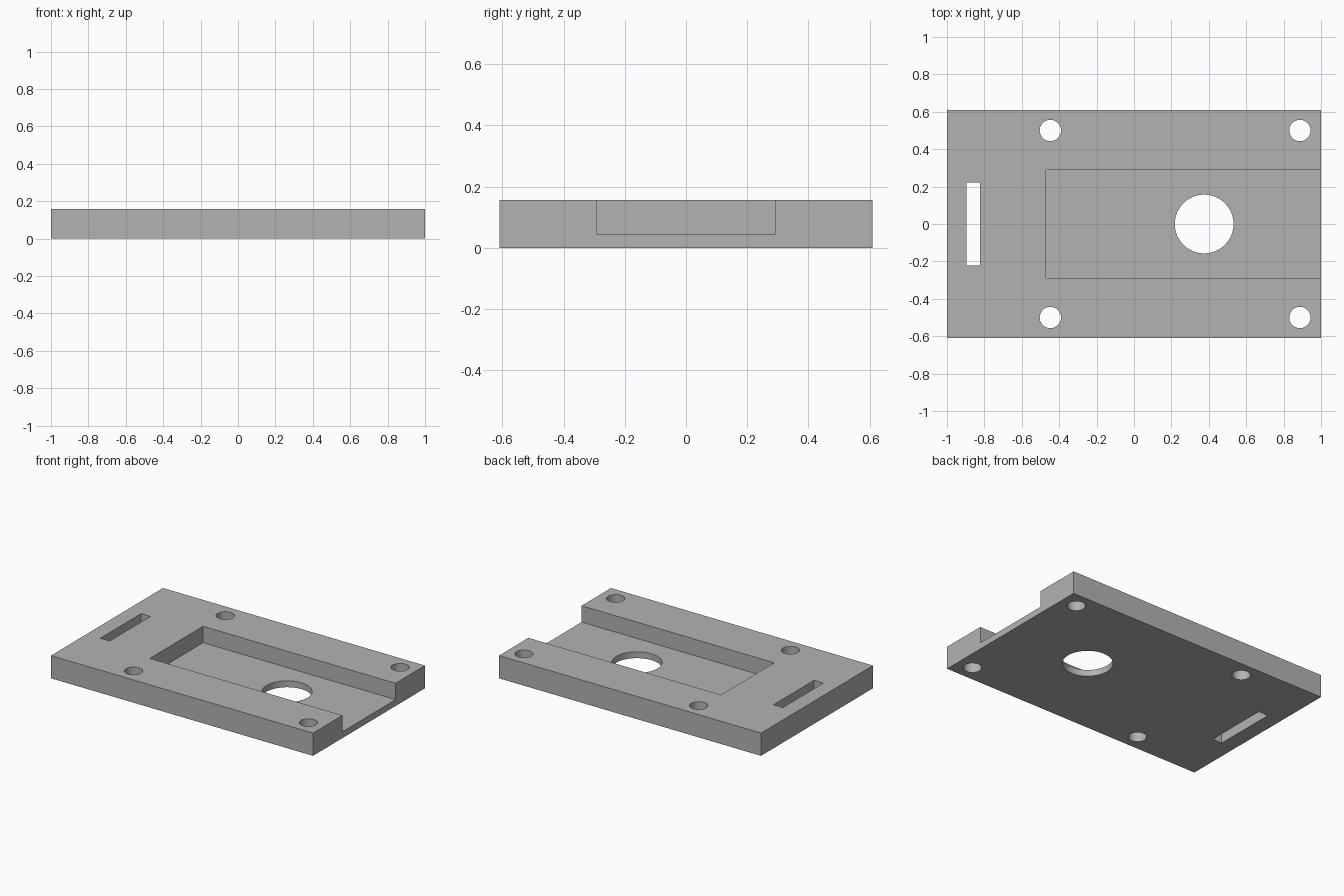
import bpy
from mathutils import Vector

default = bpy.data.objects.get("Cube")
if default:
    bpy.data.objects.remove(default, do_unlink=True)

LENGTH, WIDTH, HEIGHT = 2.0, 1.22, 0.157
FLOOR = 0.044

grey = bpy.data.materials.new("plain grey")
grey.use_nodes = True
colour = (0.45, 0.45, 0.45, 1.0)
grey.diffuse_color = colour
grey.node_tree.nodes["Principled BSDF"].inputs["Base Color"].default_value = colour


def box(name, low, high):
    """Box spanning two opposite corners."""
    low, high = Vector(low), Vector(high)
    bpy.ops.mesh.primitive_cube_add(size=1, location=(low + high) / 2)
    obj = bpy.context.object
    obj.name = name
    obj.scale = high - low
    bpy.ops.object.transform_apply(location=True, rotation=False, scale=True)
    obj.data.materials.append(grey)
    return obj


def drill(name, x, y, radius, sides):
    """Vertical cylinder that passes right through the plate."""
    bpy.ops.mesh.primitive_cylinder_add(vertices=sides, radius=radius, depth=1,
                                        location=(x, y, HEIGHT / 2))
    obj = bpy.context.object
    obj.name = name
    obj.data.materials.append(grey)
    return obj


# Base plate
plate = box("mounting_plate", (-LENGTH / 2, -WIDTH / 2, 0), (LENGTH / 2, WIDTH / 2, HEIGHT))

# Open-ended channel, strap slot and large round opening
cutters = [
    box("channel_cutter", (-0.47, -0.29, FLOOR), (1.2, 0.29, 0.4)),
    box("slot_cutter", (-0.895, -0.222, -0.2), (-0.823, 0.222, 0.4)),
    drill("opening_cutter", 0.375, 0, 0.157, 96),
]

# Four screw holes
for x in (-0.447, 0.887):
    for y in (-0.5, 0.5):
        cutters.append(drill("screw_hole_cutter", x, y, 0.057, 64))

# Cut everything out of the plate
bpy.ops.object.select_all(action="DESELECT")
plate.select_set(True)
bpy.context.view_layer.objects.active = plate
for cutter in cutters:
    cutter.hide_render = True
    mod = plate.modifiers.new(cutter.name, "BOOLEAN")
    mod.operation = "DIFFERENCE"
    mod.solver = "EXACT"
    mod.object = cutter
    bpy.ops.object.modifier_apply(modifier=mod.name)
    bpy.data.objects.remove(cutter, do_unlink=True)

# Smooth hole walls, sharp edges
bpy.ops.object.shade_smooth_by_angle()
